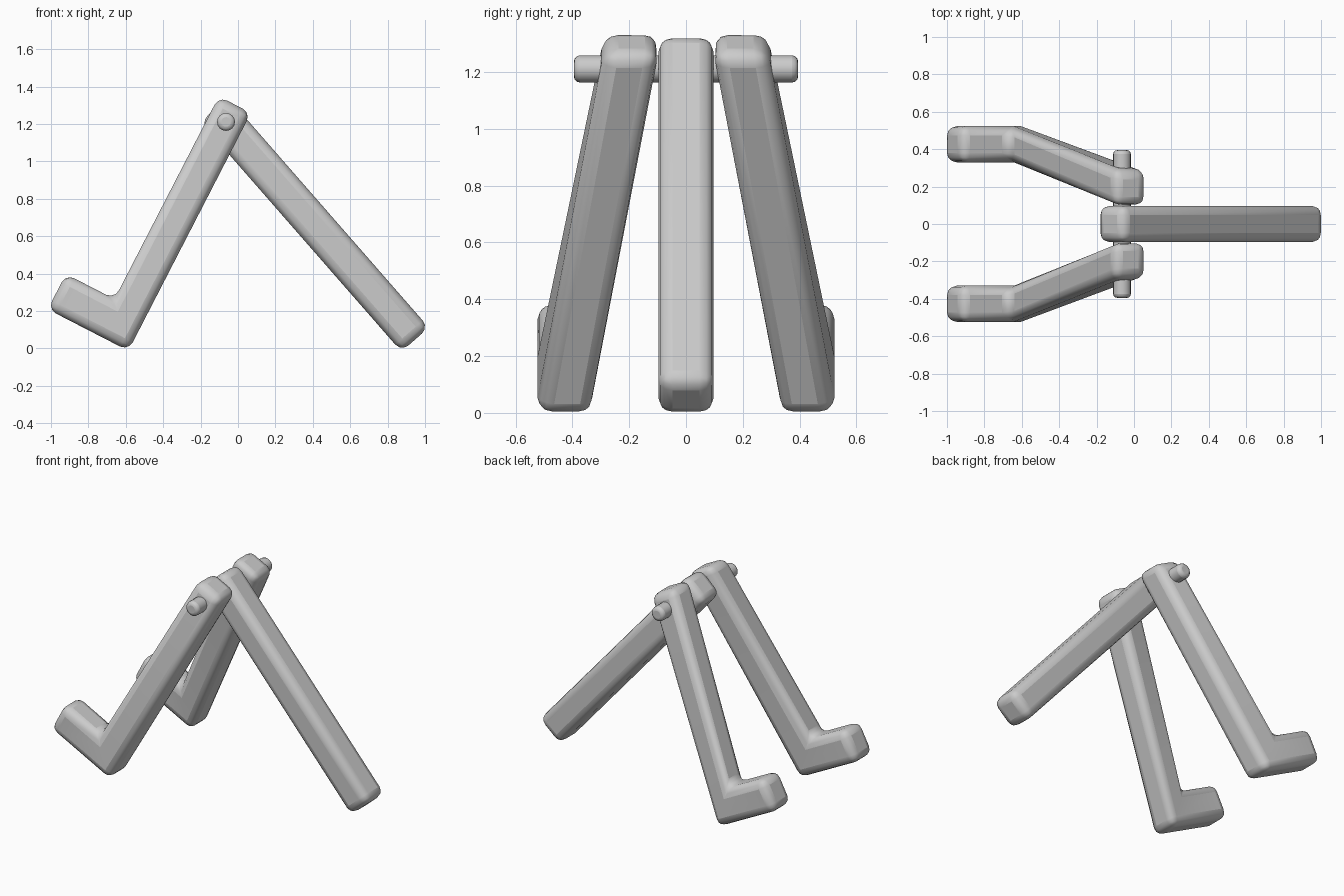
import bpy, bmesh, math
from mathutils import Vector

if "Cube" in bpy.data.objects:
    bpy.data.objects.remove(bpy.data.objects["Cube"])

BEVEL = 0.05


def finish(name, bm, width, segments=3):
    bmesh.ops.recalc_face_normals(bm, faces=bm.faces)
    me = bpy.data.meshes.new(name)
    bm.to_mesh(me)
    bm.free()
    ob = bpy.data.objects.new(name, me)
    bpy.context.collection.objects.link(ob)
    mod = ob.modifiers.new("rounded_edges", 'BEVEL')
    mod.width = width
    mod.segments = segments
    mod.limit_method = 'ANGLE'
    mod.angle_limit = math.radians(30)
    return ob


def bar(name, sections):
    """Square bar skinned through sections: (xz point a, xz point b, y0, y1)."""
    bm = bmesh.new()
    rings = []
    for (ax, az), (bx, bz), y0, y1 in sections:
        rings.append([bm.verts.new(p) for p in
                      ((ax, y0, az), (bx, y0, bz), (bx, y1, bz), (ax, y1, az))])
    for r, s in zip(rings, rings[1:]):
        for i in range(4):
            j = (i + 1) % 4
            bm.faces.new((r[i], r[j], s[j], s[i]))
    bm.faces.new(rings[0])
    bm.faces.new(rings[-1])
    return finish(name, bm, BEVEL)


# Straight rear leg in the middle
n = Vector((1.19, 1.04)).normalized() * 0.0975
top, foot = Vector((-0.127, 1.276)), Vector((0.947, 0.047))
bar("rear_leg", [(top - n, top + n, -0.0975, 0.0975),
                 (foot - n, foot + n, -0.0975, 0.0975)])


# Splayed front legs with upturned feet, mitred at the heel
def leg_point(u, v):
    return (0.458 * u - 0.889 * v, 0.889 * u + 0.458 * v)


for side, s in (("right", -1), ("left", 1)):
    bar("front_leg_" + side, [
        (leg_point(1.151, 0.515), leg_point(1.151, 0.708), s * 0.095, s * 0.288),
        (leg_point(-0.28, 0.515), leg_point(-0.068, 0.708), s * 0.33, s * 0.523),
        (leg_point(-0.28, 1.0), leg_point(-0.068, 1.0), s * 0.33, s * 0.523)])

# Hinge pin through all three legs
bm = bmesh.new()
bmesh.ops.create_cone(bm, cap_ends=True, segments=16, radius1=0.048,
                      radius2=0.048, depth=0.79)
for v in bm.verts:
    x, y, z = v.co
    v.co = (x - 0.064, z, y + 1.211)
finish("hinge_pin", bm, 0.022)

# Soft shading on the rounded edges
for ob in bpy.context.collection.objects:
    bpy.ops.object.select_all(action='DESELECT')
    ob.select_set(True)
    bpy.context.view_layer.objects.active = ob
    bpy.ops.object.shade_smooth_by_angle(angle=math.radians(25))
